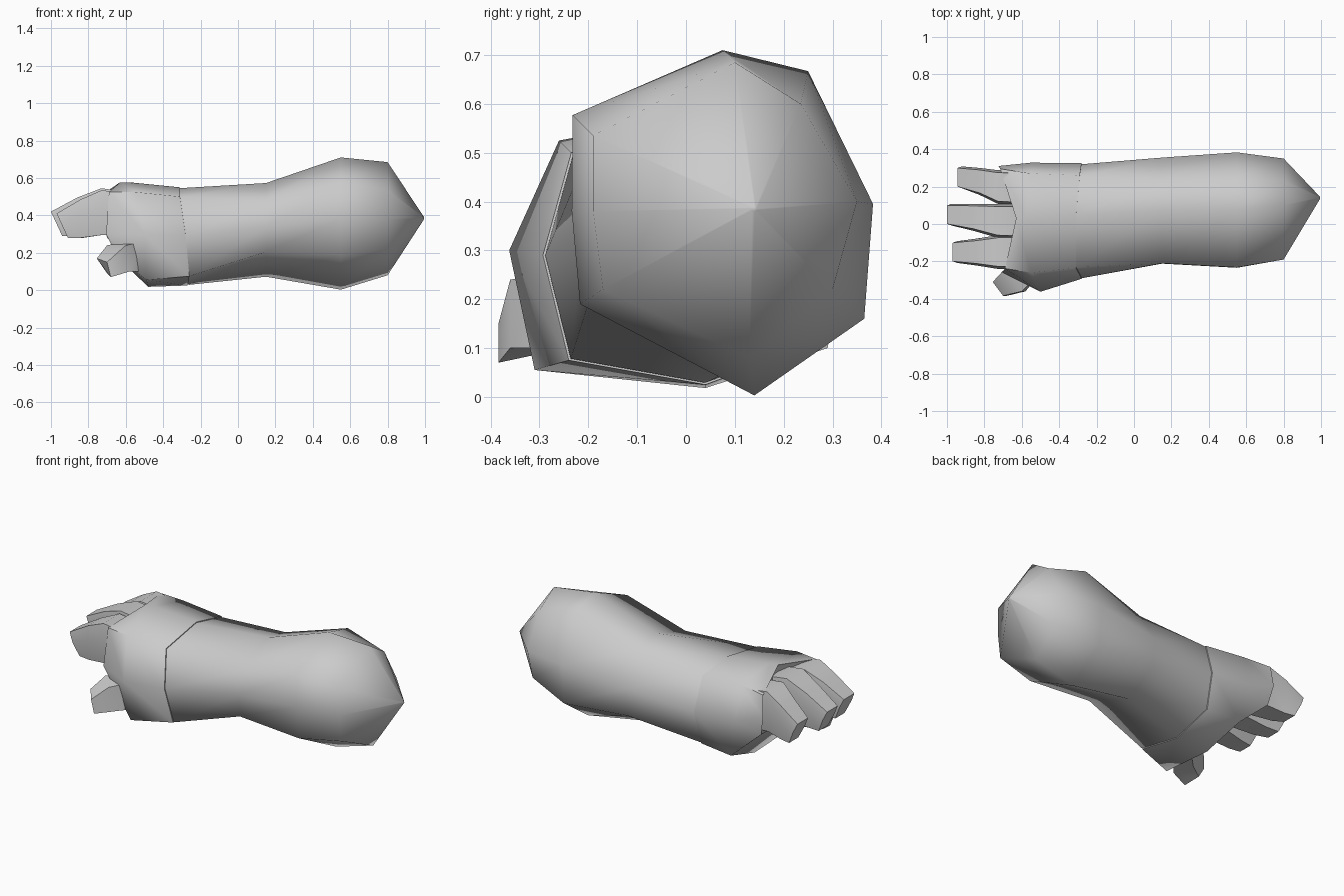
import bpy, bmesh, math

if "Cube" in bpy.data.objects:
    bpy.data.objects.remove(bpy.data.objects["Cube"])


def loft(name, rings, angle=42, inset=0.0):
    """Skin a list of equal-length point rings and close both ends."""
    bm = bmesh.new()
    loops = [[bm.verts.new(p) for p in ring] for ring in rings]
    n = len(loops[0])
    for a, b in zip(loops, loops[1:]):
        for i in range(n):
            j = (i + 1) % n
            bm.faces.new((a[i], a[j], b[j], b[i]))
    bm.faces.new(loops[0])
    end = bm.faces.new(loops[-1])
    bmesh.ops.recalc_face_normals(bm, faces=bm.faces[:])
    if inset:
        bmesh.ops.inset_region(bm, faces=[end], thickness=inset, depth=-inset)
    bmesh.ops.triangulate(bm, faces=[f for f in bm.faces if len(f.verts) > 4])
    bmesh.ops.recalc_face_normals(bm, faces=bm.faces[:])
    me = bpy.data.meshes.new(name)
    bm.to_mesh(me)
    bm.free()
    ob = bpy.data.objects.new(name, me)
    bpy.context.collection.objects.link(ob)
    bpy.ops.object.select_all(action='DESELECT')
    ob.select_set(True)
    bpy.context.view_layer.objects.active = ob
    bpy.ops.object.shade_smooth_by_angle(angle=math.radians(angle))
    return ob


# Forearm: one eight-sided section, fitted to a box at each station
SECTION = [(-.232, .577), (.075, .71), (.25, .667), (.383, .395),
           (.365, .16), (.14, .003), (-.217, .19), (-.234, .38)]
CUFF = [(-.31, -.235, .50), (-.31, .05, .55), (-.29, .26, .51), (-.28, .325, .31),
        (-.29, .27, .11), (-.27, .04, .025), (-.26, -.24, .075), (-.28, -.293, .29)]


def fit(x, y0, y1, z0, z1):
    return [(x, y0 + (y + .232) / .615 * (y1 - y0),
             z0 + (z - .003) / .707 * (z1 - z0)) for y, z in SECTION]


def shrink(dx, k):
    """Cuff outline scaled about the wrist axis, so the arm meets the glove."""
    return [(x + dx, .02 + (y - .02) * k, .29 + (z - .29) * k) for x, y, z in CUFF]


END = [(-.19, .535), (.10, .685), (.235, .60), (.35, .40),
       (.30, .22), (.13, .08), (-.17, .22), (-.19, .38)]

loft("forearm", [
    shrink(-.1, .95),
    shrink(.01, .985),
    fit(.15, -.21, .355, .072, .573),
    fit(.55, -.232, .383, .003, .71),
    [(.80, y, z) for y, z in END],
    fit(.995, .135, .145, .38, .39),
], 80)

# Glove: cuff, palm bulge and slanted knuckle rim
loft("glove", [
    CUFF,
    [(-.55, -.26, .525), (-.58, .04, .577), (-.55, .27, .53), (-.55, .328, .33),
     (-.50, .29, .10), (-.48, .04, .018), (-.49, -.31, .055), (-.50, -.362, .30)],
    [(-.69, -.238, .525), (-.63, .03, .577), (-.715, .295, .52), (-.725, .31, .40),
     (-.70, .29, .28), (-.68, .03, .26), (-.64, -.22, .17), (-.705, -.26, .30)],
], 65, .018)

# Fingers: tapered six-sided lofts with a slanted, curled-down tip
FINGER = [(-1, .6), (-.85, 1), (.85, 1), (1, .6), (.75, 0), (-.75, 0)]


def finger(name, base_y, tip_y, tip_x, lift):
    rings = []
    for x, half, z0, z1, t, slant in ((-.62, .092, .30, .53, 0, 0),
                                      (-.73, .090, .305, .545, .05, 0),
                                      (-.86, .072, .29, .495, .6, 0),
                                      (-.94, .058, .29, .42, 1, -.06)):
        y = base_y + (tip_y - base_y) * t
        rings.append([(x + slant * v + (tip_x + 1) * t, y + u * half,
                       z0 + v * (z1 - z0) + lift) for u, v in FINGER])
    loft(name, rings, 65)


finger("index_finger", -.15, -.15, -.97, -.01)
finger("middle_finger", .015, .05, -1.0, 0)
finger("ring_finger", .195, .25, -.945, -.01)

# Thumb: short four-sided stub on the lower front of the palm
loft("thumb", [
    [(-.60, -.18, .26), (-.50, -.26, .26), (-.50, -.26, .10), (-.56, -.18, .10)],
    [(-.70, -.25, .24), (-.60, -.36, .24), (-.58, -.36, .10), (-.62, -.24, .10)],
    [(-.755, -.31, .17), (-.70, -.384, .15), (-.68, -.384, .07), (-.70, -.29, .09)],
], 60)
